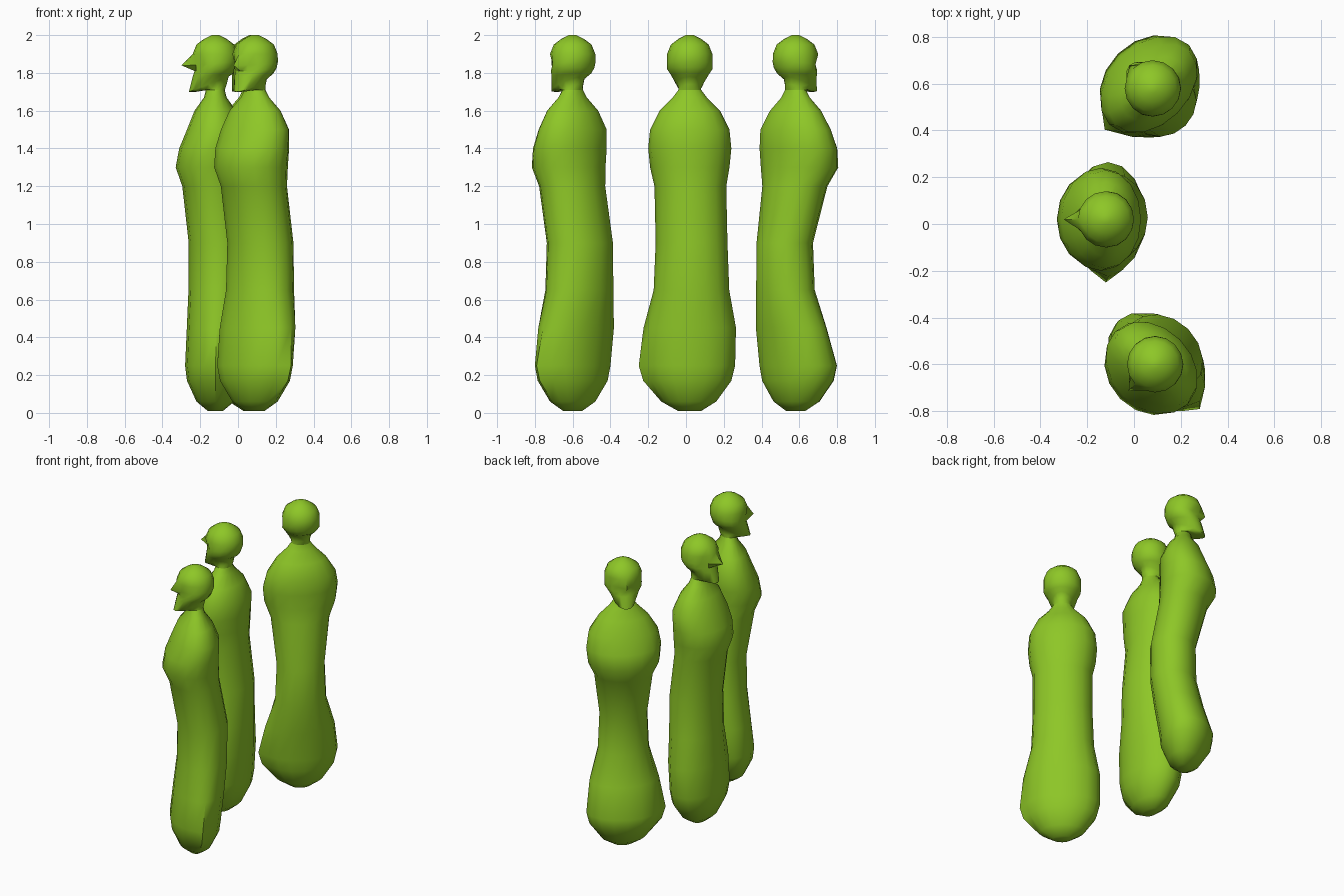
import bpy, bmesh, math
from mathutils import Vector

cube = bpy.data.objects.get("Cube")
if cube:
    bpy.data.objects.remove(cube, do_unlink=True)

green = bpy.data.materials.new("leaf_green")
green.use_nodes = True
colour = (0.27, 0.57, 0.02, 1)
green.diffuse_color = colour
green.node_tree.nodes["Principled BSDF"].inputs["Base Color"].default_value = colour

SIDES = 16
LEFT_SIDE = SIDES // 4
EYES = (2, SIDES - 2)
EYE_LEVEL = 1.85


def loft(name, rings):
    """Skin a stack of equal-length rings and close both ends."""
    bm = bmesh.new()
    loops = [[bm.verts.new(point) for point in ring] for ring in rings]
    for low, high in zip(loops, loops[1:]):
        for i in range(SIDES):
            j = (i + 1) % SIDES
            bm.faces.new((low[i], low[j], high[j], high[i]))
    bm.faces.new(loops[0][::-1])
    bm.faces.new(loops[-1])
    bmesh.ops.recalc_face_normals(bm, faces=bm.faces)
    mesh = bpy.data.meshes.new(name)
    bm.to_mesh(mesh)
    bm.free()
    mesh.materials.append(green)
    obj = bpy.data.objects.new(name, mesh)
    bpy.context.collection.objects.link(obj)
    bpy.ops.object.select_all(action="DESELECT")
    obj.select_set(True)
    bpy.context.view_layer.objects.active = obj
    bpy.ops.object.shade_smooth_by_angle(angle=math.radians(50))


def axes(heading):
    """Forward and left directions of a figure."""
    turn = math.radians(heading)
    forward = Vector((math.cos(turn), math.sin(turn), 0))
    return forward, Vector((-forward.y, forward.x, 0))


def bump(z, centre, reach):
    """Smooth swell that fades to nothing at the given reach."""
    distance = min(1, abs(z - centre) / reach)
    return math.cos(distance * math.pi / 2)


def robe(name, heading, axis, bend, pinch, hem):
    """Robe of oval rings with a bent waist, raised forearms and a trailing hem."""
    forward, left = axes(heading)
    rings = []
    for z, depth, width in ROBE:
        waist = bump(z, 0.8, 0.5)
        elbow = bump(z, 1.35, 0.25)
        skirt = bump(z, 0.25, 0.25)
        centre = Vector((*axis, z)) + Vector((*bend, 0)) * waist
        centre += forward * (0.03 * bump(z, 1.3, 0.2) + hem * skirt)
        depth = depth * (1 - pinch * waist / 2) + hem * skirt / 2
        width *= 1 - pinch * waist + pinch * elbow / 2
        ring = []
        for i in range(SIDES):
            t = math.tau * i / SIDES
            side = width * math.sin(t)
            # Trailing corner of cloth on the left
            if i == LEFT_SIDE:
                side += 0.03 * skirt
            ring.append(centre + forward * depth * math.cos(t) + left * side)
        rings.append(ring)
    loft(name, rings)


def head(name, heading, axis, nose):
    """Head from tilted oval rings, with chin, nose and sunken eye sockets."""
    forward, left = axes(heading)
    rings = []
    for z, back, front, width, drop in HEAD:
        middle, half = (front + back) / 2, (front - back) / 2
        ring = []
        for i in range(SIDES):
            t = math.tau * i / SIDES
            reach, side = half * math.cos(t), width * math.sin(t)
            if z == EYE_LEVEL and i in EYES:
                reach *= 0.85
            if z == EYE_LEVEL and i == 0:
                reach += nose
            ring.append(Vector((*axis, z - drop * math.cos(t)))
                        + forward * (middle + reach) + left * side)
        rings.append(ring)
    loft(name, rings)


# Robe rings: height, half depth, half width
ROBE = [(0.01, 0.04, 0.06), (0.06, 0.1, 0.14), (0.17, 0.15, 0.22),
        (0.25, 0.16, 0.24), (0.45, 0.16, 0.24), (0.65, 0.16, 0.2),
        (0.9, 0.16, 0.19), (1.2, 0.16, 0.19), (1.3, 0.18, 0.21),
        (1.4, 0.17, 0.22), (1.5, 0.15, 0.21), (1.6, 0.11, 0.16),
        (1.67, 0.06, 0.09), (1.71, 0.05, 0.06)]

# Head rings: height, back reach, front reach, half width, drop towards the face
HEAD = [(1.71, -0.05, 0.05, 0.06, 0), (1.72, -0.06, 0.1, 0.06, 0.02),
        (1.74, -0.07, 0.14, 0.07, 0.04), (1.79, -0.1, 0.12, 0.1, 0.01),
        (1.82, -0.11, 0.11, 0.12, 0.01), (EYE_LEVEL, -0.12, 0.11, 0.12, 0.01),
        (1.9, -0.12, 0.12, 0.12, 0), (1.95, -0.1, 0.1, 0.1, 0),
        (1.98, -0.06, 0.06, 0.06, 0), (2, -0.02, 0.02, 0.02, 0)]

# Three robed figures facing outwards:
# heading, axis, waist shift, waist pinch, forward hem, nose length
FIGURES = {"front": (225, (0.09, -0.6), (0.03, 0.04), 0, 0, 0.05),
           "middle": (180, (-0.12, 0.02), (0.02, 0.01), 0, 0, 0.07),
           "back": (135, (0.08, 0.58), (0.04, -0.06), 0.2, 0.02, 0.03)}

for place, (heading, axis, bend, pinch, hem, nose) in FIGURES.items():
    robe(place + "_robe", heading, axis, bend, pinch, hem)
    head(place + "_head", heading, axis, nose)
